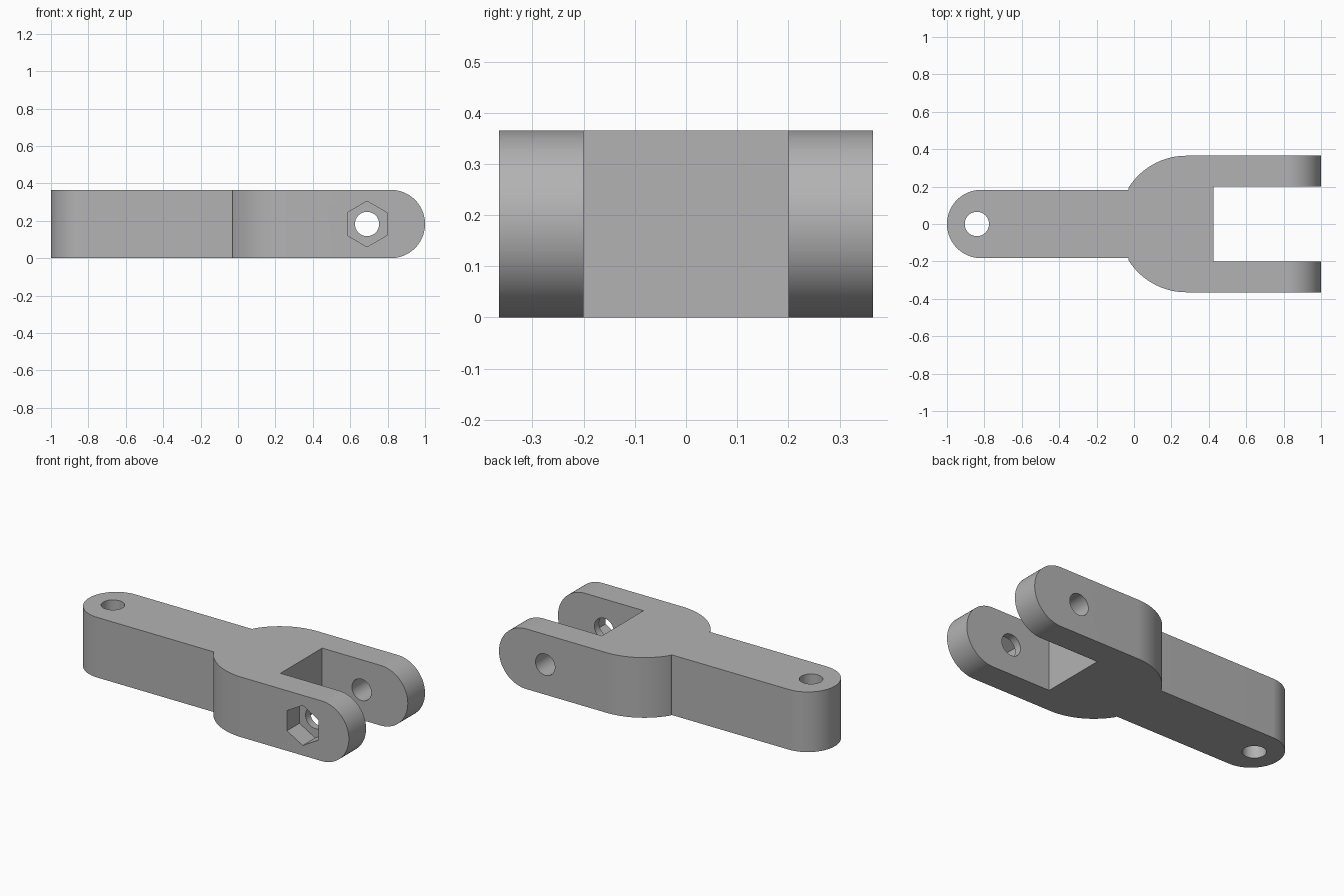
import bpy, bmesh
from math import pi, cos, sin, acos, asin
from mathutils import Matrix, Vector

cube = bpy.data.objects.get("Cube")
if cube:
    bpy.data.objects.remove(cube)

H = 0.365          # height, also the arm width
R = H / 2
FORK_R = 0.365     # half width of the fork
FORK_X = 0.28      # centre of the rounded shoulders
STEP_X = -0.03     # where arm meets fork
SLOT_X, SLOT_Y = 0.425, 0.2
PIN_X, PIN_R = 0.69, 0.065

steel = bpy.data.materials.new("plain grey")
steel.use_nodes = True
grey = (0.45, 0.45, 0.45, 1)
steel.diffuse_color = grey
steel.node_tree.nodes["Principled BSDF"].inputs["Base Color"].default_value = grey


def arc(cx, cy, r, a0, a1, n):
    return [(cx + r * cos(a0 + (a1 - a0) * i / n),
             cy + r * sin(a0 + (a1 - a0) * i / n)) for i in range(n + 1)]


def prism(name, outline, lo, hi, along_y=False):
    """Extrude an outline along z, or along y when it lies in the xz plane."""
    bm = bmesh.new()
    place = (lambda p: (p[0], lo, p[1])) if along_y else (lambda p: (p[0], p[1], lo))
    face = bm.faces.new([bm.verts.new(place(p)) for p in outline])
    out = bmesh.ops.extrude_face_region(bm, geom=[face])
    shift = Vector((0, hi - lo, 0) if along_y else (0, 0, hi - lo))
    moved = [v for v in out["geom"] if isinstance(v, bmesh.types.BMVert)]
    bmesh.ops.translate(bm, verts=moved, vec=shift)
    bmesh.ops.recalc_face_normals(bm, faces=bm.faces)
    mesh = bpy.data.meshes.new(name)
    bm.to_mesh(mesh)
    bm.free()
    mesh.materials.append(steel)
    obj = bpy.data.objects.new(name, mesh)
    bpy.context.collection.objects.link(obj)
    return obj


def cut(body, cutter, operation="DIFFERENCE"):
    mod = body.modifiers.new(cutter.name, "BOOLEAN")
    mod.operation, mod.solver, mod.object = operation, "EXACT", cutter
    bpy.context.view_layer.objects.active = body
    bpy.ops.object.modifier_apply(modifier=mod.name)
    bpy.data.objects.remove(cutter)


# Plan outline: upper half from arm tip to slot, then mirrored
shoulder = acos((STEP_X - FORK_X) / FORK_R)
half = arc(-1 + R, 0, R, pi, pi / 2, 24)
half += [(STEP_X, R)]
half += arc(FORK_X, 0, FORK_R, shoulder, pi / 2, 24)
half += [(1.1, FORK_R), (1.1, SLOT_Y), (SLOT_X, SLOT_Y)]
outline = half + [(x, -y) for x, y in reversed(half[1:])]
link = prism("clevis_link", outline, 0, H)

# Round the fork tips in side view
side = [(-1.1, H + 0.1), (0.6, H + 0.1), (0.6, H)]
side += arc(1 - R, R, R, pi / 2, -pi / 2, 48)
side += [(0.6, 0), (0.6, -0.1), (-1.1, -0.1)]
cut(link, prism("tip_rounding", side, -0.5, 0.5, True), "INTERSECT")

# Pin holes and the hexagonal nut pocket on the front prong
full = 2 * pi
cut(link, prism("arm_hole", arc(-0.84, 0, PIN_R, 0, full, 40)[:-1], -0.1, H + 0.1))
cut(link, prism("fork_hole", arc(PIN_X, R, PIN_R, 0, full, 40)[:-1], -0.5, 0.5, True))
hexagon = arc(PIN_X, R, 0.122, pi / 2, pi / 2 + full, 6)[:-1]
cut(link, prism("nut_pocket", hexagon, -0.5, -FORK_R + 0.12, True))

# Smooth the curved walls, keep edges crisp
bpy.ops.object.select_all(action="DESELECT")
link.select_set(True)
bpy.context.view_layer.objects.active = link
bpy.ops.object.shade_smooth_by_angle(angle=pi / 9)
